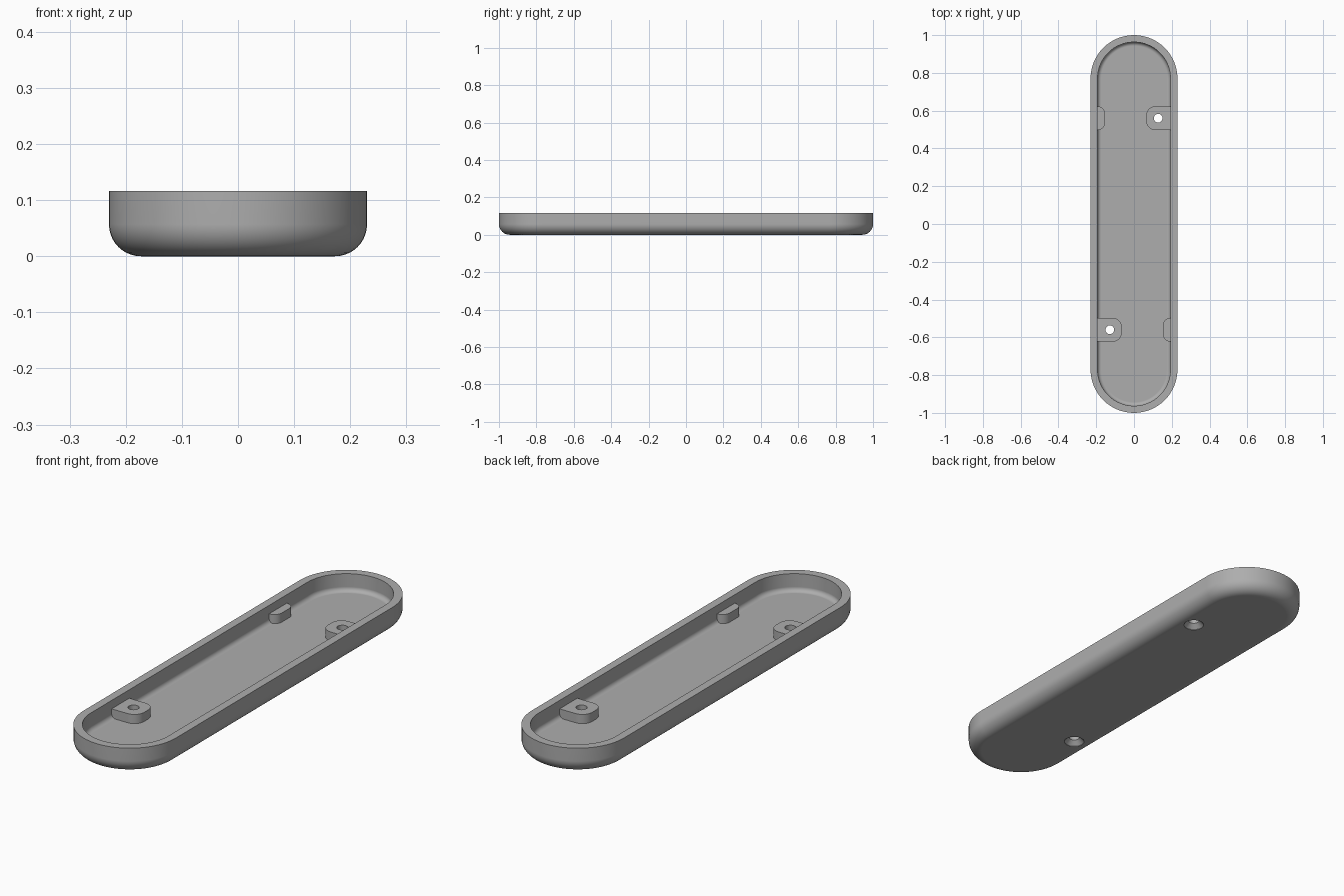
import bpy, bmesh
from math import pi, sin, cos, radians

HALF_W, HALF_L, HEIGHT = 0.23, 1.0, 0.116
WALL, FILLET = 0.037, 0.057
BOSS_TOP, HOLE_X, HOLE_Y = 0.078, 0.128, 0.56

if "Cube" in bpy.data.objects:
    bpy.data.objects.remove(bpy.data.objects["Cube"])

grey = bpy.data.materials.new("plain_grey")
grey.use_nodes = True
colour = (0.42, 0.42, 0.42, 1)
grey.diffuse_color = colour
grey.node_tree.nodes["Principled BSDF"].inputs["Base Color"].default_value = colour


def loft(name, rings):
    """Skin a stack of equal point rings and cap both ends."""
    bm = bmesh.new()
    loops = [[bm.verts.new(p) for p in ring] for ring in rings]
    for a, b in zip(loops, loops[1:]):
        for i in range(len(a)):
            j = (i + 1) % len(a)
            bm.faces.new((a[i], a[j], b[j], b[i]))
    bm.faces.new(loops[0][::-1])
    bm.faces.new(loops[-1])
    bmesh.ops.recalc_face_normals(bm, faces=bm.faces)
    mesh = bpy.data.meshes.new(name)
    bm.to_mesh(mesh)
    bm.free()
    obj = bpy.data.objects.new(name, mesh)
    bpy.context.collection.objects.link(obj)
    mesh.materials.append(grey)
    return obj


def stadium(inset, z, steps=32):
    """Rounded-end outline, moved inwards by inset."""
    r, straight = HALF_W - inset, HALF_L - HALF_W
    ring = []
    for side in (1, -1):
        for i in range(steps + 1):
            a = pi * i / steps
            ring.append((side * r * cos(a), side * (straight + r * sin(a)), z))
    return ring


def circle(x, y, r, z, steps=40):
    return [(x + r * cos(2 * pi * i / steps), y + r * sin(2 * pi * i / steps), z)
            for i in range(steps)]


def tab(name, side, y, reach, radius, half=0.063, steps=8):
    """Lug growing from the side wall, with two rounded free corners."""
    root = HALF_W - WALL / 2
    outline = [(root, -half), (root, half)]
    for sign in (1, -1):
        for i in range(steps + 1):
            a = pi / 2 * (i if sign > 0 else steps - i) / steps
            outline.append((reach + radius * (1 - sin(a)),
                            sign * (half - radius * (1 - cos(a))))
                           )
    return loft(name, [[(side * px, y + py, z) for px, py in outline]
                       for z in (WALL / 2, BOSS_TOP)])


def drill(obj, cutter):
    mod = obj.modifiers.new("drill", "BOOLEAN")
    mod.operation, mod.solver, mod.object = "DIFFERENCE", "EXACT", cutter


def finish(obj):
    """Apply the cuts, then smooth curved faces only."""
    bpy.ops.object.select_all(action="DESELECT")
    bpy.context.view_layer.objects.active = obj
    obj.select_set(True)
    for mod in list(obj.modifiers):
        bpy.ops.object.modifier_apply(modifier=mod.name)
    bpy.ops.object.shade_smooth_by_angle(angle=radians(30))
    normals = obj.modifiers.new("even_shading", "WEIGHTED_NORMAL")
    normals.keep_sharp = True


# Tray: outer bottom fillet, wall, rim, inner wall, inner fillet, floor
quarter = [pi / 2 * i / 10 for i in range(11)]
inner = FILLET - WALL
profile = [(FILLET * (1 - sin(a)), FILLET * (1 - cos(a))) for a in quarter]
profile += [(0, HEIGHT), (WALL, HEIGHT)]
profile += [(WALL + inner * (1 - cos(a)), WALL + inner * (1 - sin(a))) for a in quarter]
tray = loft("tray", [stadium(d, z) for d, z in profile])
parts = [tray]
cutters = []

# Diagonal pairs of screw bosses and plain locating tabs
for side, end in ((1, "back"), (-1, "front")):
    y = side * HOLE_Y
    boss = tab(end + "_screw_boss", side, y, 0.065, 0.048)
    rest = tab(end + "_locating_tab", -side, y, 0.155, 0.036)
    # Countersunk screw hole
    x = side * HOLE_X
    cutter = loft(end + "_screw_cutter", [circle(x, y, r, z) for r, z in
                  ((0.043, -0.02), (0.043, 0.002), (0.023, 0.022), (0.023, 0.1))])
    cutter.hide_render = True
    cutters.append(cutter)
    drill(tray, cutter)
    drill(boss, cutter)
    parts += [boss, rest]

for part in parts:
    finish(part)
for cutter in cutters:
    bpy.data.objects.remove(cutter)
